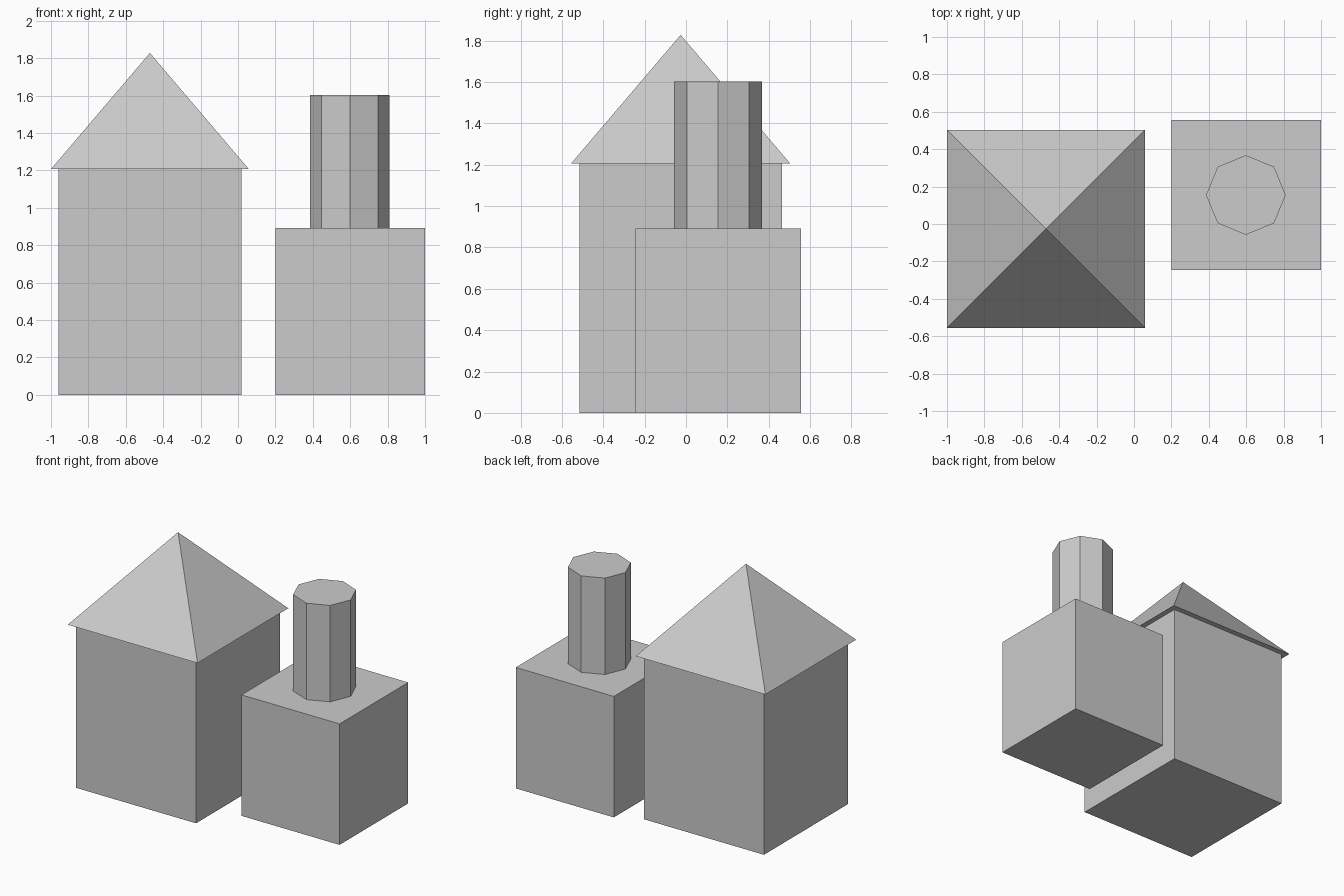
import bpy
from math import pi, sqrt

if "Cube" in bpy.data.objects:
    bpy.data.objects.remove(bpy.data.objects["Cube"])


def box(name, x, y, width, depth, height):
    bpy.ops.mesh.primitive_cube_add(size=1, location=(x, y, height / 2))
    ob = bpy.context.object
    ob.name = name
    ob.scale = (width, depth, height)
    bpy.ops.object.transform_apply(location=False, rotation=False, scale=True)


def prism(name, x, y, z0, z1, sides, r_bottom, r_top, turn=0):
    bpy.ops.mesh.primitive_cone_add(
        vertices=sides, radius1=r_bottom, radius2=r_top, depth=z1 - z0,
        location=(x, y, (z0 + z1) / 2), rotation=(0, 0, turn))
    bpy.context.object.name = name


TALL = (-0.471, -0.026)   # centre of the roofed building
LOW = (0.6, 0.155)        # centre of the low building

# Tall building with overhanging pyramid roof
box("tall_walls", *TALL, 0.98, 0.98, 1.207)
prism("pyramid_roof", *TALL, 1.207, 1.828, 4, 0.529 * sqrt(2), 0, pi / 4)

# Low flat-topped building with octagonal chimney
box("low_walls", *LOW, 0.8, 0.8, 0.892)
prism("chimney", 0.598, 0.155, 0.892, 1.603, 8, 0.213, 0.213)
